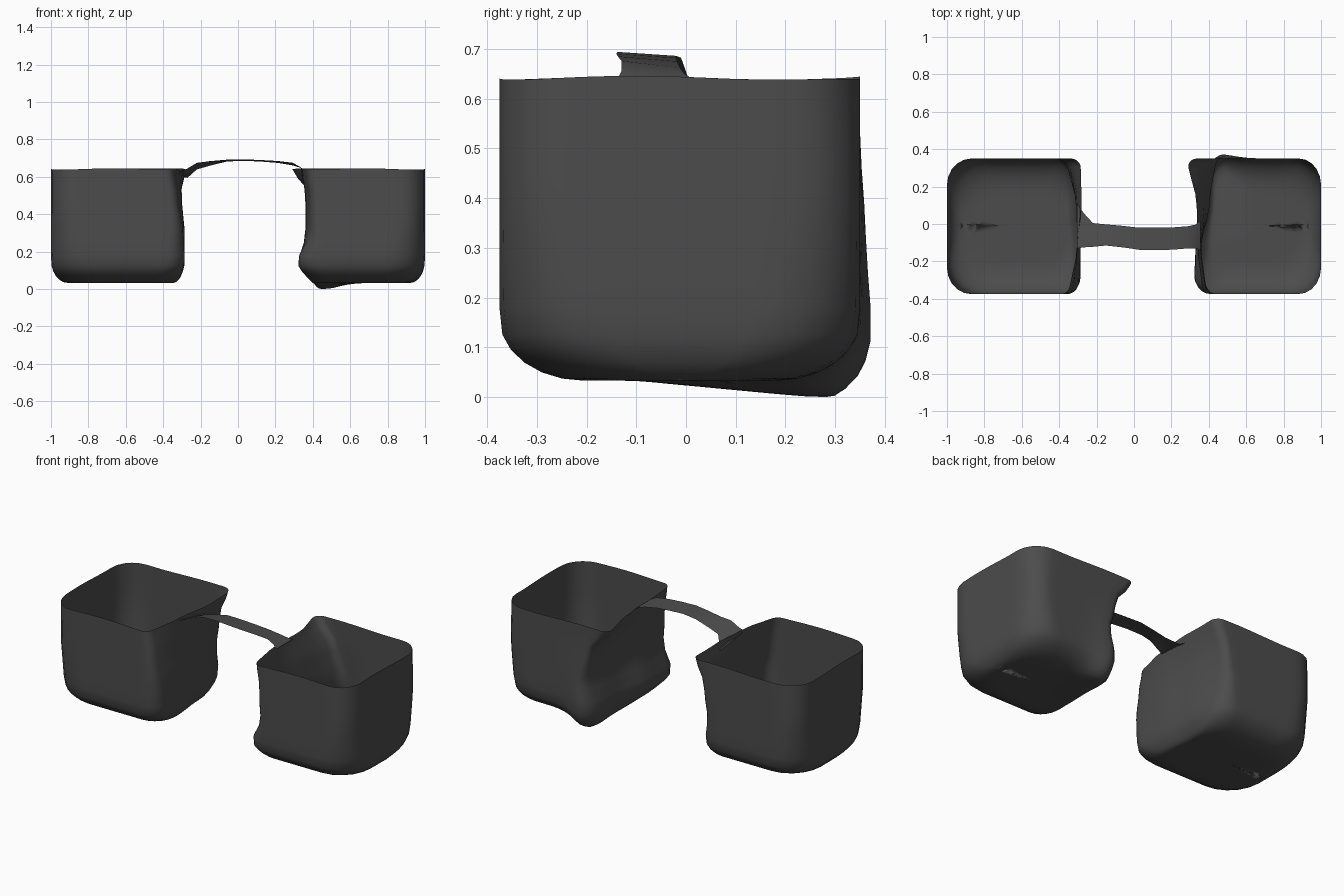
import bpy, bmesh, math

if "Cube" in bpy.data.objects:
    bpy.data.objects.remove(bpy.data.objects["Cube"])

mat = bpy.data.materials.new("dark grey")
mat.diffuse_color = (0.072, 0.072, 0.072, 1)
mat.use_nodes = True
mat.node_tree.nodes["Principled BSDF"].inputs["Base Color"].default_value = mat.diffuse_color

Y0, Y1 = -0.375, 0.35
# inner wall distance from the centre: rows by height, columns by y
ZS = [0.03, 0.14, 0.30, 0.48, 0.65]
YS = [-0.37, -0.12, 0.10, 0.35]
RIGHT = [[.36, .36, .39, .41], [.315, .325, .38, .405], [.385, .36, .405, .44],
         [.385, .36, .385, .40], [.365, .34, .335, .285]]
LEFT = [[.31, .29, .31, .34], [.285, .285, .30, .335], [.295, .285, .31, .36],
        [.32, .30, .31, .345], [.345, .305, .28, .285]]


def lookup(keys, v):
    v = min(max(v, keys[0]), keys[-1])
    for i in range(len(keys) - 1):
        if v <= keys[i + 1]:
            f = (v - keys[i]) / (keys[i + 1] - keys[i])
            return i, f * f * (3 - 2 * f)


def inner_x(table, y, z):
    i, f = lookup(ZS, z)
    j, g = lookup(YS, y)
    a = table[i][j] * (1 - g) + table[i][j + 1] * g
    b = table[i + 1][j] * (1 - g) + table[i + 1][j + 1] * g
    return a * (1 - f) + b * f


def rounded_ring(x0, x1, y0, y1, r_in, r_out, n=9, c=5):
    """Rounded rectangle, inner corners at x0, outer corners at x1."""
    corners = [(x0, y0, 1, 1, r_in, 180), (x1, y0, -1, 1, r_out, 270),
               (x1, y1, -1, -1, r_out, 0), (x0, y1, 1, -1, r_in, 90)]
    arcs = []
    for x, y, sx, sy, r, a in corners:
        arcs.append([(x + sx * r + r * math.cos(math.radians(a + 90 * k / c)),
                      y + sy * r + r * math.sin(math.radians(a + 90 * k / c)))
                     for k in range(c + 1)])
    pts = []
    for k in range(4):
        pts += arcs[k]
        p, q = arcs[k][-1], arcs[(k + 1) % 4][0]
        pts += [(p[0] + (q[0] - p[0]) * i / n, p[1] + (q[1] - p[1]) * i / n)
                for i in range(1, n)]
    return pts


def finish(bm, name):
    me = bpy.data.meshes.new(name)
    bm.to_mesh(me)
    bm.free()
    me.materials.append(mat)
    for p in me.polygons:
        p.use_smooth = True
    ob = bpy.data.objects.new(name, me)
    bpy.context.collection.objects.link(ob)
    return ob


def make_bag(name, side, table, bulge):
    # levels: height, x inset, y inset, scale towards the floor centre
    levels = [(z, 0, 0, 1) for z in (.642, .59, .53, .46, .39, .32, .25, .18)]
    for k in range(1, 7):
        a = math.pi / 2 * k / 6
        levels.append((.033 + .125 * (1 - math.sin(a)),
                       .09 * (1 - math.cos(a)), .17 * (1 - math.cos(a)), 1))
    levels += [(.033, .09, .17, s) for s in (.85, .65, .4, .15)]
    bm = bmesh.new()
    rings = []
    for li, (z, ix, iy, s) in enumerate(levels):
        ring = []
        d = max(0, 1 - z / .4)  # corners get rounder towards the floor
        pts = rounded_ring(.3 + ix * .6, 1 - ix, Y0 + iy, Y1 - iy,
                           .05 + .07 * d, .14 + .07 * d)
        for x, y in pts:
            x = .65 + (x - .65) * s
            y = -.01 + (y + .01) * s
            t = (1 - x) / .7
            px, py, pz = 1 - t * (1 - inner_x(table, y, z)), y, z
            if li == 0:  # slightly wavy rim
                pz += .004 * math.sin(9 * x + 11 * y)
            if bulge:  # sagging inner back corner
                g = math.exp(-((px - .43) / .13) ** 2) * min(1, max(0, (y + .1) / .28))
                low = max(0, 1 - z / .5)
                pz -= .047 * g * max(0, 1 - z / .2)
                py += g * low * (.04 + iy * .6) * s
            ring.append(bm.verts.new((side * px, py, max(pz, 0))))
        rings.append(ring)
    n = len(rings[0])
    for a, b in zip(rings, rings[1:]):
        for i in range(n):
            j = (i + 1) % n
            bm.faces.new((a[i], b[i], b[j], a[j]))
    bm.faces.new(rings[-1])
    bmesh.ops.recalc_face_normals(bm, faces=bm.faces)
    # open shell: make the outer skin face outwards
    bm.normal_update()
    if max(bm.faces, key=lambda f: f.calc_center_median().x).normal.x < 0:
        bmesh.ops.reverse_faces(bm, faces=bm.faces)
    return finish(bm, name)


# two open pouches
make_bag("left_pouch", -1, LEFT, False)
make_bag("right_pouch", 1, RIGHT, True)

# arched strap joining the inner rims: x, front y, front z, back y, back z
ROWS = [(-.305, -.13, .63, .11, .60), (-.27, -.125, .645, .06, .595),
        (-.22, -.122, .675, .005, .640), (-.15, -.115, .684, -.002, .660),
        (-.06, -.125, .692, -.01, .682), (.03, -.138, .694, -.02, .686),
        (.12, -.14, .690, -.02, .682), (.21, -.137, .685, -.018, .675),
        (.29, -.13, .676, -.012, .662), (.33, -.13, .655, -.003, .650),
        (.355, -.14, .635, .02, .635)]
bm = bmesh.new()
rows = []
for x, ya, za, yb, zb in ROWS:
    rows.append([bm.verts.new((x, ya + (yb - ya) * k / 3, za + (zb - za) * k / 3))
                 for k in range(4)])
for a, b in zip(rows, rows[1:]):
    for k in range(3):
        bm.faces.new((a[k], b[k], b[k + 1], a[k + 1]))
finish(bm, "strap")
